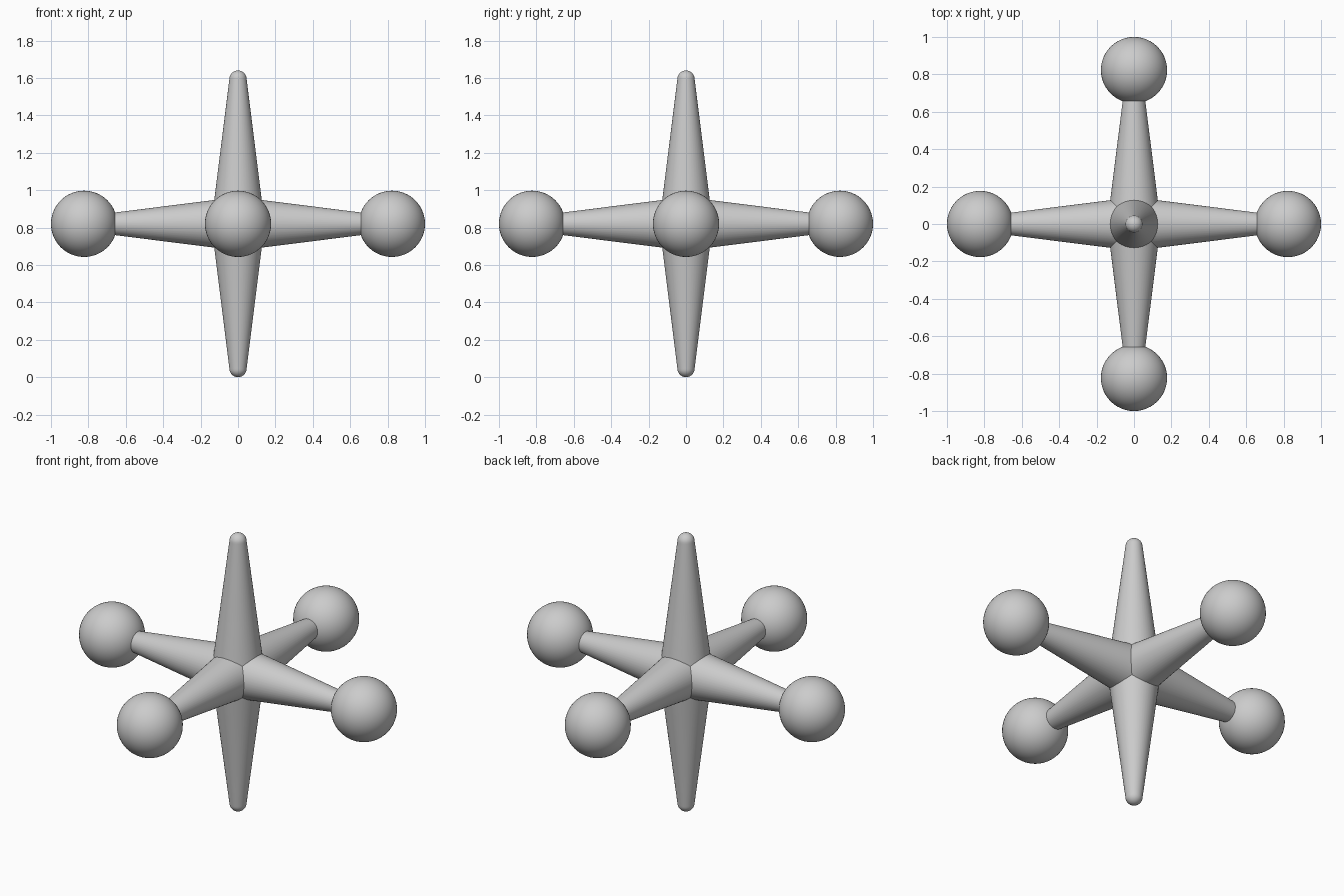
import bpy, bmesh, math
from mathutils import Vector, Matrix

if "Cube" in bpy.data.objects:
    bpy.data.objects.remove(bpy.data.objects["Cube"], do_unlink=True)

HUB = Vector((0, 0, 0.82))
LENGTH, ROOT_R, TIP_R = 0.82, 0.143, 0.046
BALL_R, BALL_AT = 0.177, 0.823

grey = bpy.data.materials.new("plain grey")
grey.use_nodes = True
colour = (0.6, 0.6, 0.6, 1)
grey.diffuse_color = colour
grey.node_tree.nodes["Principled BSDF"].inputs["Base Color"].default_value = colour


def finish(name, bm, matrix):
    mesh = bpy.data.meshes.new(name)
    bm.to_mesh(mesh)
    bm.free()
    mesh.materials.append(grey)
    obj = bpy.data.objects.new(name, mesh)
    bpy.context.collection.objects.link(obj)
    obj.matrix_world = matrix
    bpy.ops.object.select_all(action="DESELECT")
    obj.select_set(True)
    bpy.context.view_layer.objects.active = obj
    bpy.ops.object.shade_smooth_by_angle(angle=math.radians(40))


def spike(name, matrix):
    # tapered shaft with a rounded tip, turned around its own axis
    steps = 8
    profile = [(ROOT_R, 0)]
    for i in range(steps + 1):
        a = math.pi / 2 * i / steps
        profile.append((TIP_R * math.cos(a), LENGTH - TIP_R + TIP_R * math.sin(a)))
    bm = bmesh.new()
    verts = [bm.verts.new((r, 0, z)) for r, z in profile]
    edges = [bm.edges.new(pair) for pair in zip(verts, verts[1:])]
    bmesh.ops.spin(bm, geom=verts + edges, axis=(0, 0, 1), cent=(0, 0, 0),
                   angle=math.tau, steps=48, use_merge=True)
    bmesh.ops.remove_doubles(bm, verts=bm.verts, dist=0.0005)
    bmesh.ops.recalc_face_normals(bm, faces=bm.faces)
    # make sure the open shell faces outward
    shaft = max(bm.faces, key=lambda f: f.calc_area())
    centre = shaft.calc_center_median()
    if shaft.normal.dot(Vector((centre.x, centre.y, 0))) < 0:
        bmesh.ops.reverse_faces(bm, faces=bm.faces)
    finish(name, bm, matrix)


def ball(name, matrix):
    bm = bmesh.new()
    bmesh.ops.create_uvsphere(bm, u_segments=48, v_segments=32, radius=BALL_R)
    finish(name, bm, matrix)


# six spikes from the hub; the four level ones carry balls
directions = {"left": (1, 0, 0), "right": (-1, 0, 0), "back": (0, 1, 0),
              "front": (0, -1, 0), "top": (0, 0, 1), "bottom": (0, 0, -1)}
for side, d in directions.items():
    d = Vector(d)
    turn = d.to_track_quat("Z", "Y").to_matrix().to_4x4()
    spike(side + "_spike", Matrix.Translation(HUB) @ turn)
    if d.z == 0:
        ball(side + "_ball", Matrix.Translation(HUB + d * BALL_AT))
